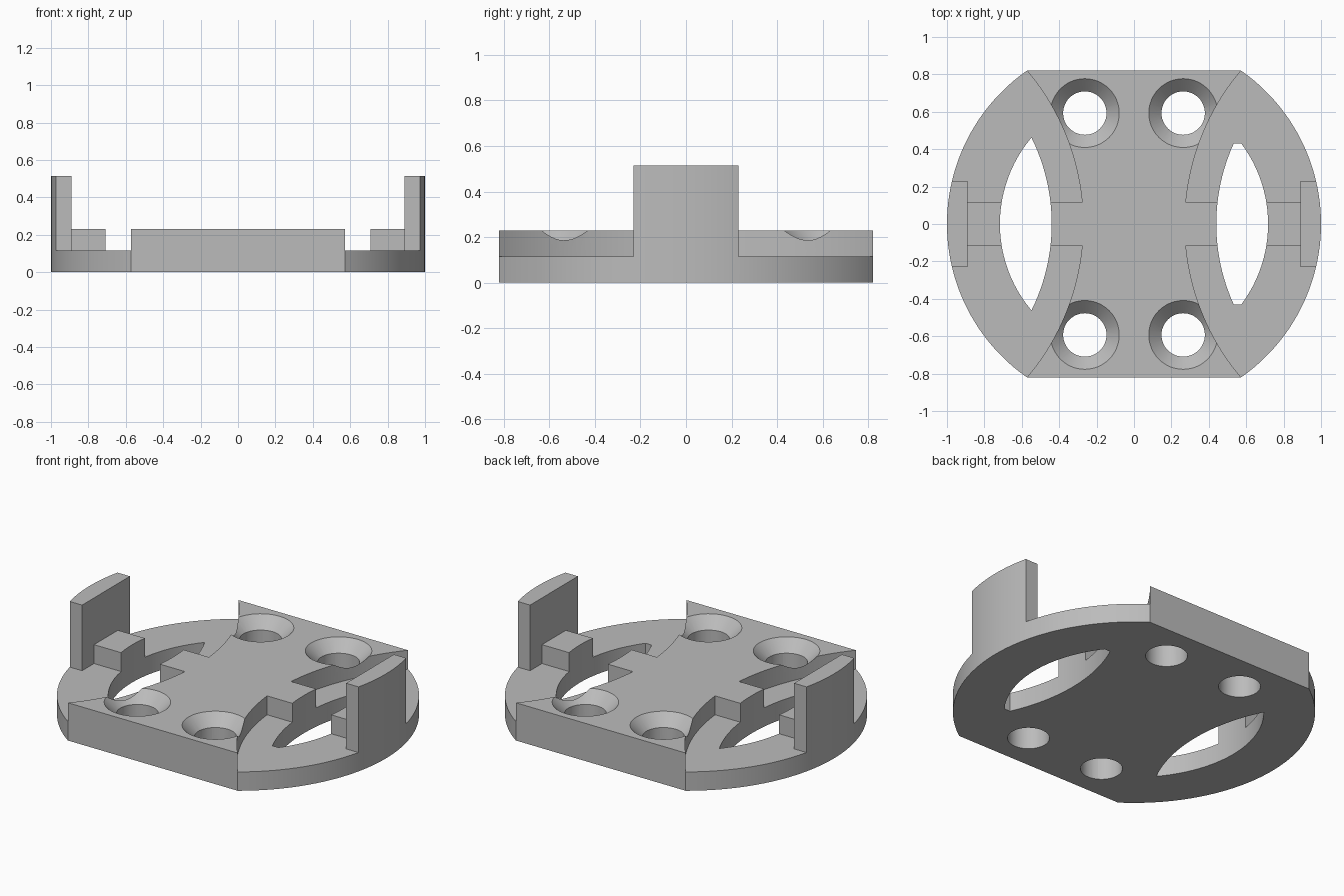
import bpy
import bmesh
from math import asin, cos, sin, radians

if "Cube" in bpy.data.objects:
    bpy.data.objects.remove(bpy.data.objects["Cube"])

FLAT = 0.82      # half depth at the trimmed front and back edges
CLIP = 0.23      # half width of the upright clips
BASE, DECK, TOP = 0.115, 0.23, 0.515

grey = bpy.data.materials.new("plain grey")
grey.use_nodes = True
grey.diffuse_color = (0.5, 0.5, 0.5, 1)
grey.node_tree.nodes["Principled BSDF"].inputs["Base Color"].default_value = (0.5, 0.5, 0.5, 1)


def arc(cx, r, y0, y1, n):
    """Points on a circle centred at (cx, 0); a negative r gives its left side."""
    a0, a1 = asin(y0 / abs(r)), asin(y1 / abs(r))
    steps = [a0 + (a1 - a0) * i / n for i in range(n + 1)]
    return [(round(cx + r * cos(a), 5), round(abs(r) * sin(a), 5)) for a in steps]


def flip(points):
    return [(-x, -y) for x, y in points]


def finish(name, bm):
    bm.normal_update()
    bmesh.ops.recalc_face_normals(bm, faces=bm.faces[:])
    mesh = bpy.data.meshes.new(name)
    bm.to_mesh(mesh)
    bm.free()
    mesh.materials.append(grey)
    obj = bpy.data.objects.new(name, mesh)
    bpy.context.scene.collection.objects.link(obj)
    return obj


def prism(name, outline, z0, z1):
    bm = bmesh.new()
    low = [bm.verts.new((x, y, z0)) for x, y in outline]
    high = [bm.verts.new((x, y, z1)) for x, y in outline]
    bm.faces.new(low[::-1])
    bm.faces.new(high)
    for i in range(len(low)):
        bm.faces.new((low[i - 1], low[i], high[i], high[i - 1]))
    return finish(name, bm)


def cone(name, x, y, r0, z0, r1, z1):
    bm = bmesh.new()
    made = bmesh.ops.create_cone(bm, cap_ends=True, segments=48, radius1=r0,
                                 radius2=r1, depth=z1 - z0)
    bmesh.ops.translate(bm, verts=made["verts"], vec=(x, y, (z0 + z1) / 2))
    return finish(name, bm)


def combine(body, other, operation):
    mod = body.modifiers.new(operation, "BOOLEAN")
    mod.operation, mod.solver, mod.object = operation, "EXACT", other
    bpy.context.view_layer.update()
    bpy.context.view_layer.objects.active = body
    bpy.ops.object.modifier_apply(modifier=mod.name)
    bpy.data.objects.remove(other)


# Round base plate with trimmed front and back
rim = arc(0, 1, -FLAT, -CLIP, 24) + arc(0, 1, -CLIP, CLIP, 16)[1:] + arc(0, 1, CLIP, FLAT, 24)[1:]
plate = prism("mounting_plate", rim + flip(rim), 0, BASE)

# Raised deck with concave sides
waist = arc(1.542, -1.27, -FLAT, FLAT, 40)
combine(plate, prism("raised_deck", waist + flip(waist), 0, DECK), "UNION")

# Cross bar that becomes the inner and outer tabs once the slots are cut
bar = [(-0.94, -0.115), (0.94, -0.115), (0.94, 0.115), (-0.94, 0.115)]
combine(plate, prism("tab_bar", bar, 0, DECK), "UNION")

# Upright clips on the rim
clip = [(0.89, -CLIP)] + arc(0, 1, -CLIP, CLIP, 16) + [(0.89, CLIP)]
combine(plate, prism("left_clip", clip, 0, TOP), "UNION")
combine(plate, prism("right_clip", flip(clip), 0, TOP), "UNION")

# Lens-shaped slots, the left one with blunt ends
for name, end, turn in (("left_slot", 0.43, False), ("right_slot", 0.46, True)):
    lens = arc(0, 0.717, -end, end, 24) + arc(1.48, -1.04, end, -end, 24)
    combine(plate, prism(name, flip(lens) if turn else lens, -0.1, 0.4), "DIFFERENCE")

# Countersunk screw holes
for x in (-0.263, 0.263):
    for y in (-0.593, 0.593):
        combine(plate, cone("screw_hole", x, y, 0.116, -0.1, 0.116, 0.4), "DIFFERENCE")
        combine(plate, cone("countersink", x, y, 0.1, 0.146, 0.254, 0.3), "DIFFERENCE")

# Smooth curved walls, crisp edges
bpy.ops.object.select_all(action="DESELECT")
plate.select_set(True)
bpy.context.view_layer.objects.active = plate
bpy.ops.object.shade_smooth_by_angle(angle=radians(25))
